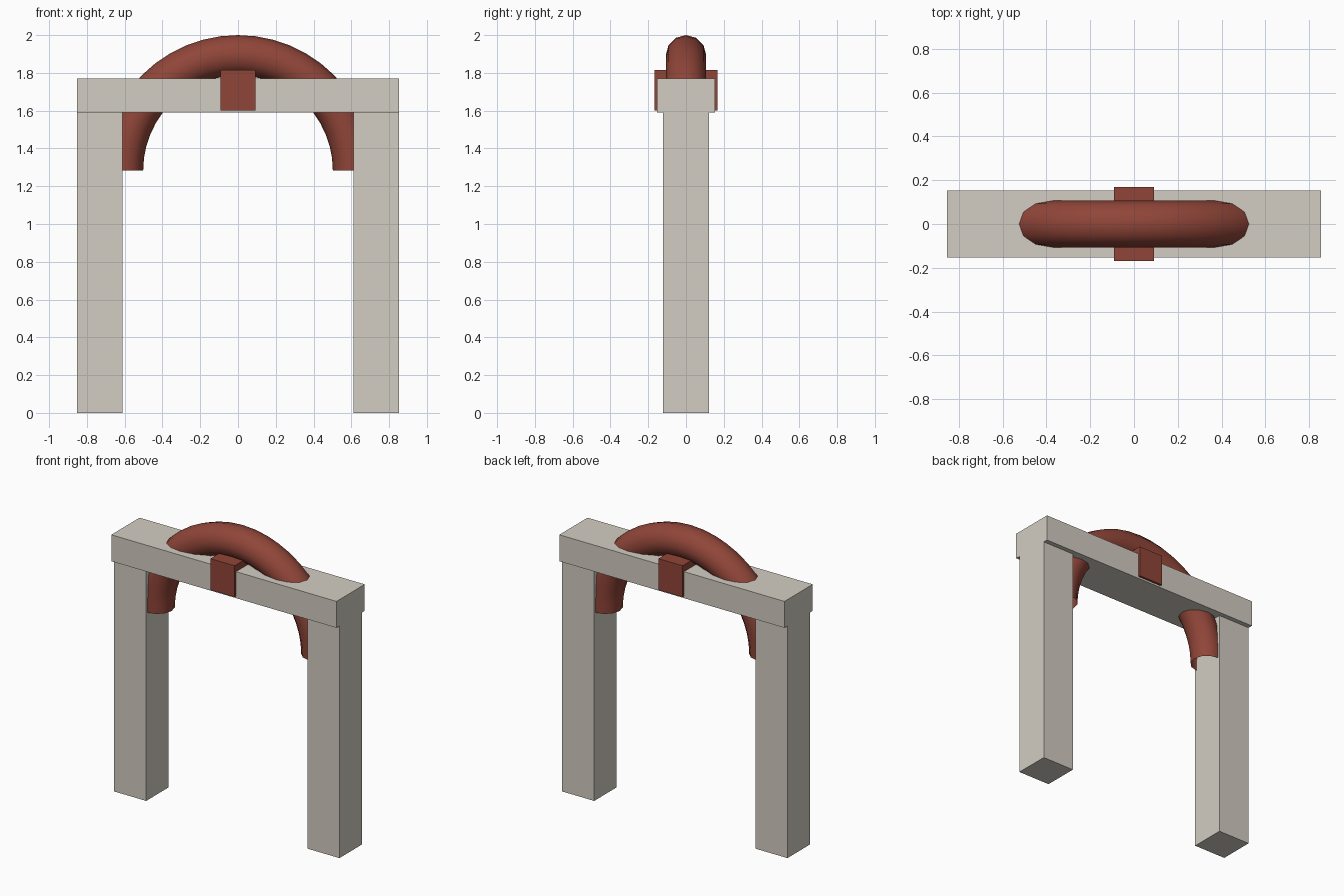
import bpy, bmesh
from math import sin, cos, pi

if "Cube" in bpy.data.objects:
    bpy.data.objects.remove(bpy.data.objects["Cube"])


def material(name, color):
    m = bpy.data.materials.new(name)
    m.diffuse_color = (*color, 1)
    m.use_nodes = True
    m.node_tree.nodes["Principled BSDF"].inputs["Base Color"].default_value = m.diffuse_color
    return m


STONE = material("pale_stone", (0.65, 0.61, 0.54))
BRICK = material("red_brick", (0.28, 0.06, 0.04))


def add_object(name, bm, mat):
    bmesh.ops.recalc_face_normals(bm, faces=bm.faces)
    mesh = bpy.data.meshes.new(name)
    bm.to_mesh(mesh)
    bm.free()
    mesh.materials.append(mat)
    obj = bpy.data.objects.new(name, mesh)
    bpy.context.collection.objects.link(obj)
    return obj


def box(name, x, y, z, mat):
    """Box from (min, max) extents, kept centred in y."""
    bm = bmesh.new()
    bmesh.ops.create_cube(bm, size=1)
    bmesh.ops.scale(bm, vec=(x[1] - x[0], 2 * y, z[1] - z[0]), verts=bm.verts)
    bmesh.ops.translate(bm, vec=((x[0] + x[1]) / 2, 0, (z[0] + z[1]) / 2), verts=bm.verts)
    return add_object(name, bm, mat)


# Posts and lintel
box("left_post", (-0.853, -0.611), 0.121, (0, 1.589), STONE)
box("right_post", (0.611, 0.853), 0.121, (0, 1.589), STONE)
box("lintel", (-0.853, 0.853), 0.153, (1.589, 1.77), STONE)

# Keystone block through the middle of the lintel
box("keystone", (-0.092, 0.092), 0.168, (1.602, 1.816), BRICK)

# Half-ring arch: 12-sided tube with open ends
RING, TUBE, BASE, STEPS, SIDES = 0.609, 0.107, 1.284, 24, 12
bm = bmesh.new()
rings = []
for i in range(STEPS + 1):
    a = pi * i / STEPS
    ring = []
    for j in range(SIDES):
        b = 2 * pi * j / SIDES
        r = RING + TUBE * cos(b)
        ring.append(bm.verts.new((r * cos(a), TUBE * sin(b), BASE + r * sin(a))))
    rings.append(ring)
for r0, r1 in zip(rings, rings[1:]):
    for j in range(SIDES):
        k = (j + 1) % SIDES
        bm.faces.new((r0[j], r0[k], r1[k], r1[j]))
for f in bm.faces:
    f.smooth = True
add_object("arch", bm, BRICK)
